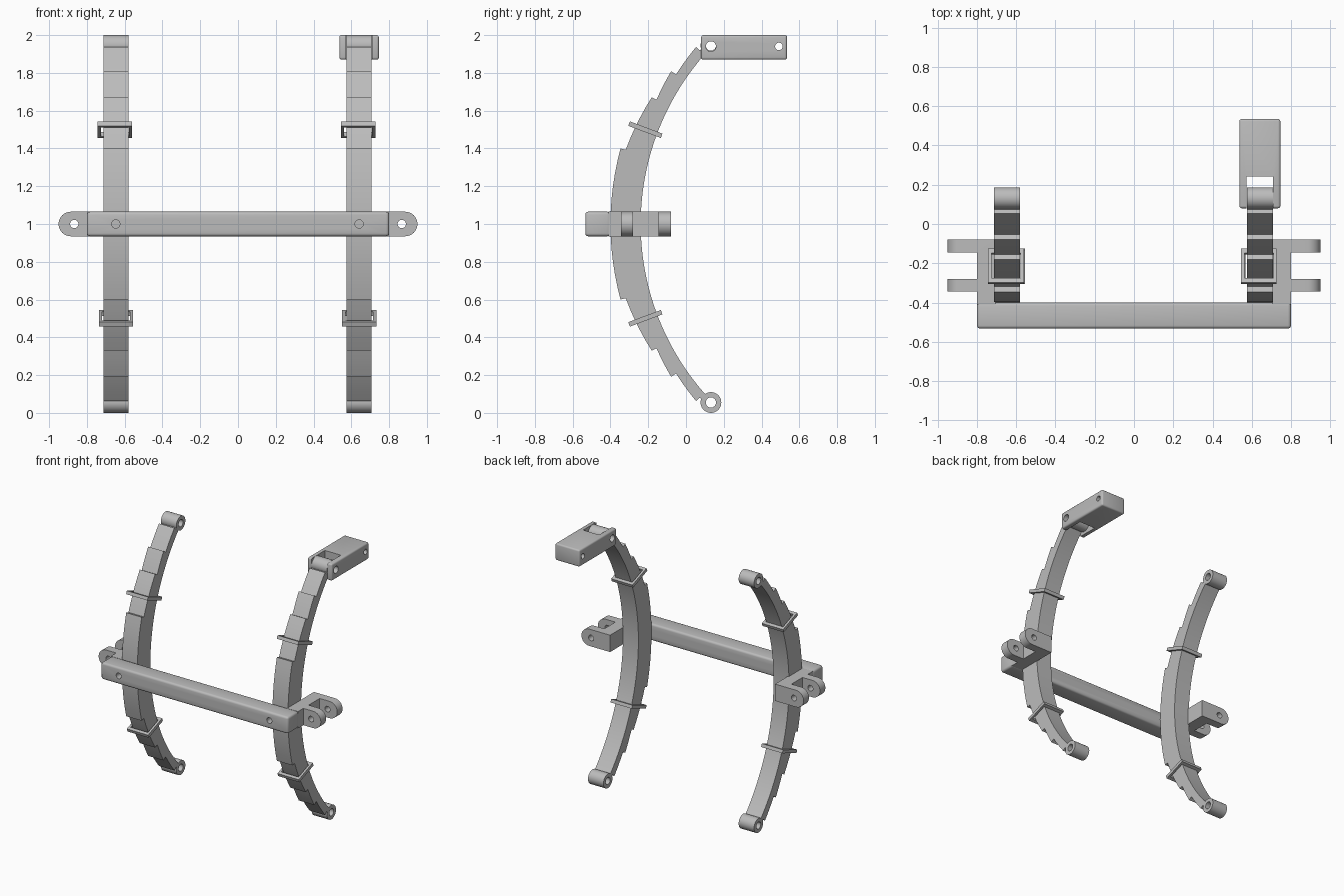
import bpy, bmesh, math
from mathutils import Matrix, Vector

cube = bpy.data.objects.get("Cube")
if cube:
    bpy.data.objects.remove(cube, do_unlink=True)

steel = bpy.data.materials.new("steel grey")
steel.use_nodes = True
steel.diffuse_color = (0.5, 0.5, 0.5, 1)
steel.node_tree.nodes["Principled BSDF"].inputs["Base Color"].default_value = (0.5, 0.5, 0.5, 1)


def make(name, bm):
    """Turn a bmesh into a grey object."""
    bmesh.ops.recalc_face_normals(bm, faces=bm.faces)
    me = bpy.data.meshes.new(name)
    bm.to_mesh(me)
    bm.free()
    me.materials.append(steel)
    ob = bpy.data.objects.new(name, me)
    bpy.context.collection.objects.link(ob)
    return ob


def box(name, lo, hi, bevel=0.0):
    lo, hi = Vector(lo), Vector(hi)
    bm = bmesh.new()
    bmesh.ops.create_cube(bm, size=1, matrix=Matrix.Translation((lo + hi) / 2) @ Matrix.Diagonal((*(hi - lo), 1)))
    if bevel:
        bmesh.ops.bevel(bm, geom=bm.edges[:], offset=bevel, segments=3, profile=0.5, affect='EDGES')
    return make(name, bm)


def rod(name, axis, centre, radius, depth):
    rot = Matrix.Rotation(math.pi / 2, 4, 'Y' if axis == 'X' else 'X')
    bm = bmesh.new()
    bmesh.ops.create_cone(bm, cap_ends=True, segments=32, radius1=radius, radius2=radius,
                          depth=depth, matrix=Matrix.Translation(centre) @ rot)
    return make(name, bm)


def prism(name, points, direction):
    """Extrude a closed outline along a direction."""
    bm = bmesh.new()
    face = bm.faces.new([bm.verts.new(p) for p in points])
    ext = bmesh.ops.extrude_face_region(bm, geom=[face])
    verts = [g for g in ext["geom"] if isinstance(g, bmesh.types.BMVert)]
    bmesh.ops.translate(bm, verts=verts, vec=direction)
    return make(name, bm)


def cut(ob, *cutters):
    """Subtract the cutters, bake the result and drop the cutters."""
    for c in cutters:
        c.hide_render = True
        mod = ob.modifiers.new("cut", 'BOOLEAN')
        mod.operation, mod.solver, mod.object = 'DIFFERENCE', 'EXACT', c
    bpy.context.view_layer.update()
    me = bpy.data.meshes.new_from_object(ob.evaluated_get(bpy.context.evaluated_depsgraph_get()))
    ob.modifiers.clear()
    ob.data = me
    for c in cutters:
        bpy.data.objects.remove(c, do_unlink=True)
    return ob


# Spring curve: arc centre in the side plane, inner radius, stepped leaves
CY, CZ, R_IN = 1.12, 1.0, 1.36
LEAVES = [  # start angle, end angle, outer radius at start and end
    (0, 15.26, 1.52, 1.52), (15.26, 27.25, 1.492, 1.464), (27.25, 34, 1.436, 1.446),
    (34, 41.3, 1.415, 1.42), (41.3, 42.0, 1.392, 1.392)]
EYE_Y, EYE_R, HOLE_R = 0.132, 0.055, 0.027
WIDTH = 0.132


def arc(x, r, deg):
    a = math.radians(deg)
    return Vector((x, CY - r * math.cos(a), CZ + r * math.sin(a)))


def leaf_spring(side, x):
    x0 = x - WIDTH / 2
    half = []
    for a0, a1, r0, r1 in LEAVES:
        n = max(1, round((a1 - a0) / 2.5))
        half += [(r0 + (r1 - r0) * i / n, a0 + (a1 - a0) * i / n) for i in range(n + 1)]
    outer = [(r, -a) for r, a in reversed(half[1:])] + half
    inner = [(R_IN, 42 - 84 * i / 36) for i in range(37)]
    prism(side + "_leaf_spring", [arc(x0, r, a) for r, a in outer + inner], (WIDTH, 0, 0))

    for level, sgn in (("lower", -1), ("upper", 1)):
        # rolled eye at the spring end
        c = (x, EYE_Y, 1 + sgn * 0.945)
        cut(rod(f"{side}_{level}_eye", 'X', c, EYE_R, WIDTH),
            rod("eye_cutter", 'X', c, HOLE_R, 0.5))
        # rectangular clip wrapped round the leaves
        cx = x - 0.002 + (0.003 if sgn < 0 else -0.003)
        clip = cut(box(f"{side}_{level}_clip", (-0.091, -0.092, -0.0125), (0.091, 0.092, 0.0125)),
                   box("clip_cutter", (-0.074, -0.068, -0.1), (0.074, 0.068, 0.1)))
        clip.data.transform(Matrix.Translation(arc(cx, 1.4255, 20.5 * sgn))
                            @ Matrix.Rotation(math.radians(-20.5 * sgn), 4, 'X'))


SPRING_X = {"left": 0.641, "right": -0.647}
for side, x in SPRING_X.items():
    leaf_spring(side, x)

# Cross beam with a bolt hole in front of each spring
beam = box("cross_beam", (-0.8, -0.533, 0.935), (0.8, -0.4, 1.065), 0.016)
cut(beam, *[rod("bolt_cutter", 'Y', (x, -0.47, 1), 0.022, 0.4) for x in SPRING_X.values()])

# Clevis brackets at the beam ends, with two rounded lugs each
for side, s in (("left", 1), ("right", -1)):
    outline = [(s * 0.705, -0.41, 0.935), (s * 0.705, -0.41, 1.065)]
    for i in range(17):
        a = math.pi / 2 - math.pi * i / 16
        outline.append((s * (0.885 + 0.065 * math.cos(a)), -0.41, 1 + 0.065 * math.sin(a)))
    bracket = prism(side + "_clevis_bracket", outline, (0, 0.33, 0))
    gaps = []
    for y0, y1 in ((-0.5, -0.345), (-0.28, -0.145)):
        xs = sorted((s * 0.8, s * 1.1))
        gaps.append(box("gap_cutter", (xs[0], y0, 0.8), (xs[1], y1, 1.2)))
    cut(bracket, *gaps, rod("pin_cutter", 'Y', (s * 0.867, -0.2, 1), 0.022, 0.8))

# Shackle block holding the upper eye of the left spring
shackle = box("shackle_block", (0.537, 0.08, 1.87), (0.746, 0.535, 2.0), 0.012)
cut(shackle,
    box("slot_cutter", (0.573, -0.1, 1.7), (0.709, 0.243, 2.2)),
    rod("front_pin_cutter", 'X', (0.64, EYE_Y, 1.94), HOLE_R, 0.6),
    rod("rear_pin_cutter", 'X', (0.64, 0.492, 1.94), 0.02, 0.6))

# Smooth the round parts, keep sharp edges
bpy.ops.object.select_all(action='DESELECT')
for ob in bpy.context.collection.objects:
    if ob.type == 'MESH':
        ob.select_set(True)
        bpy.context.view_layer.objects.active = ob
bpy.ops.object.shade_smooth_by_angle(angle=math.radians(32))
